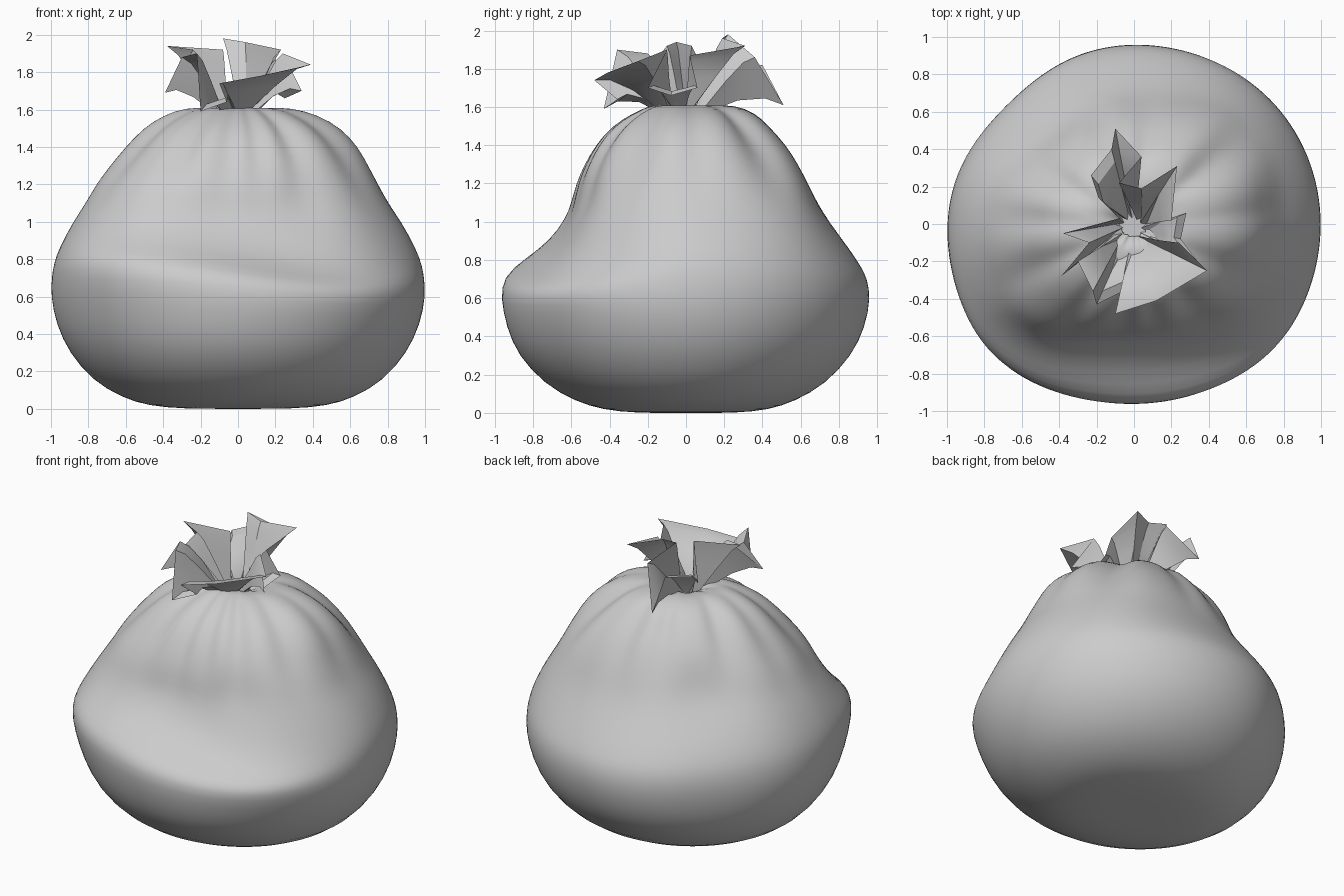
import bpy, bmesh, math
from mathutils import Vector

if "Cube" in bpy.data.objects:
    bpy.data.objects.remove(bpy.data.objects["Cube"])

SEG = 72


def gauss(v, w):
    return math.exp(-(v / w) ** 2)


def angle_gap(a, deg):
    d = math.degrees(a) - deg
    return (d + 180) % 360 - 180


def finish(name, bm, limit):
    bmesh.ops.recalc_face_normals(bm, faces=bm.faces)
    me = bpy.data.meshes.new(name)
    bm.to_mesh(me)
    bm.free()
    ob = bpy.data.objects.new(name, me)
    bpy.context.collection.objects.link(ob)
    bpy.ops.object.select_all(action='DESELECT')
    ob.select_set(True)
    bpy.context.view_layer.objects.active = ob
    bpy.ops.object.shade_smooth_by_angle(angle=math.radians(limit))
    return ob


def bridge(bm, rings):
    for a, b in zip(rings, rings[1:]):
        n = len(a)
        for i in range(n):
            j = (i + 1) % n
            bm.faces.new((a[i], a[j], b[j], b[i]))


# Sack body: height, then reach to the right, left, front and back
PROFILE = [
    (0.00, .28, .28, .26, .26), (0.015, .48, .48, .43, .43),
    (0.06, .62, .62, .58, .57), (0.15, .78, .78, .74, .73),
    (0.30, .905, .905, .88, .87), (0.45, .975, .975, .94, .94),
    (0.60, 1.003, 1.003, .968, .968), (0.70, .995, .995, .955, .95),
    (0.76, .985, .985, .86, .92), (0.85, .955, .955, .71, .86),
    (1.00, .87, .875, .605, .745), (1.10, .80, .81, .58, .685),
    (1.20, .75, .76, .565, .64), (1.30, .70, .69, .53, .59),
    (1.40, .65, .61, .48, .53), (1.50, .56, .52, .40, .44),
    (1.57, .44, .41, .28, .37), (1.61, .29, .29, .19, .26),
    (1.61, .17, .17, .11, .15), (1.56, .08, .08, .07, .08)]

# Diagonal fullness and pockets: direction, width, height, height width, amount
LUMPS = [(225, 26, 1.05, .35, .17), (45, 26, 1.22, .35, .11), (318, 22, 1.0, .35, .06),
         (135, 22, 1.15, .16, -.06), (305, 14, 1.14, .10, -.05)]

# Pleat valleys gathered into the neck: direction, width, depth
PLEATS = [(38, 10, .20), (82, 7, .08), (108, 8, .10), (150, 8, .12), (178, 6, .08),
          (205, 7, .12), (238, 6, .13), (264, 6, .10), (282, 6, .10),
          (305, 7, .14), (335, 8, .12), (5, 6, .07)]

bm = bmesh.new()
rings = []
for z, right, left, front, back in PROFILE:
    ring = []
    gather = max(0, min(1, (z - 1.0) / 0.55)) ** 1.6
    for i in range(SEG):
        a = 2 * math.pi * i / SEG
        c, s = math.cos(a), math.sin(a)
        rx = right if c > 0 else left
        ry = back if s > 0 else front
        r = 1 / math.sqrt((c / rx) ** 2 + (s / ry) ** 2)
        # flattened back-left side
        r *= 1 - .05 * gauss(angle_gap(a, 137), 25) * min(1, z / .5)
        for deg, width, height, spread, amount in LUMPS:
            r *= 1 + amount * gauss(angle_gap(a, deg), width) * gauss(z - height, spread)
        for deg, width, depth in PLEATS:
            r *= 1 - gather * depth * gauss(angle_gap(a, deg), width)
        # the front fold slopes down to the right
        dz = -.14 * c * max(0, -s) * gauss(z - .78, .2)
        ring.append(bm.verts.new((r * c, r * s, z + dz)))
    rings.append(ring)
bridge(bm, rings)
bottom = bm.verts.new((0, 0, 0))
for i in range(SEG):
    bm.faces.new((bottom, rings[0][(i + 1) % SEG], rings[0][i]))
body = finish("sack_body", bm, 60)
sub = body.modifiers.new("smooth_cloth", 'SUBSURF')
sub.levels = sub.render_levels = 1

# Ruffled collar: crumpled rim of the sack above the tied neck
RIM = [
    (.28, .06, 1.70), (.20, .02, 1.87), (.23, .31, 1.92), (.04, .19, 1.96),
    (-.08, .22, 1.98), (.04, .36, 1.86), (-.10, .51, 1.61), (-.12, .40, 1.82),
    (-.23, .26, 1.80), (-.19, .14, 1.70), (-.08, .03, 1.92), (-.38, -.05, 1.94),
    (-.24, -.10, 1.92), (-.39, -.28, 1.69), (-.30, -.20, 1.88), (-.22, -.36, 1.90),
    (-.20, -.43, 1.59), (-.06, -.36, 1.64), (-.10, -.48, 1.74), (.12, -.41, 1.78),
    (.39, -.25, 1.84), (.24, -.10, 1.90), (.34, -.20, 1.70), (.25, -.08, 1.66)]

bm = bmesh.new()
rings = [[], [], [], []]
for i, p in enumerate(RIM):
    a = 2 * math.pi * i / len(RIM)
    r = .08 if i % 2 else .05
    base = Vector((r * math.cos(a) - .01, r * math.sin(a) - .02, 1.55))
    edge = Vector(p)
    rise = edge.z - 1.55
    for ring, t, lift in zip(rings, (0, .5, .8, 1), (0, .06, .05, 0)):
        v = base.lerp(edge, t)
        v.z = 1.55 + rise * t ** 1.3 + lift
        ring.append(bm.verts.new(v))
bridge(bm, rings)
bm.faces.new(rings[0])
bmesh.ops.triangulate(bm, faces=bm.faces)
finish("ruffled_collar", bm, 30)
